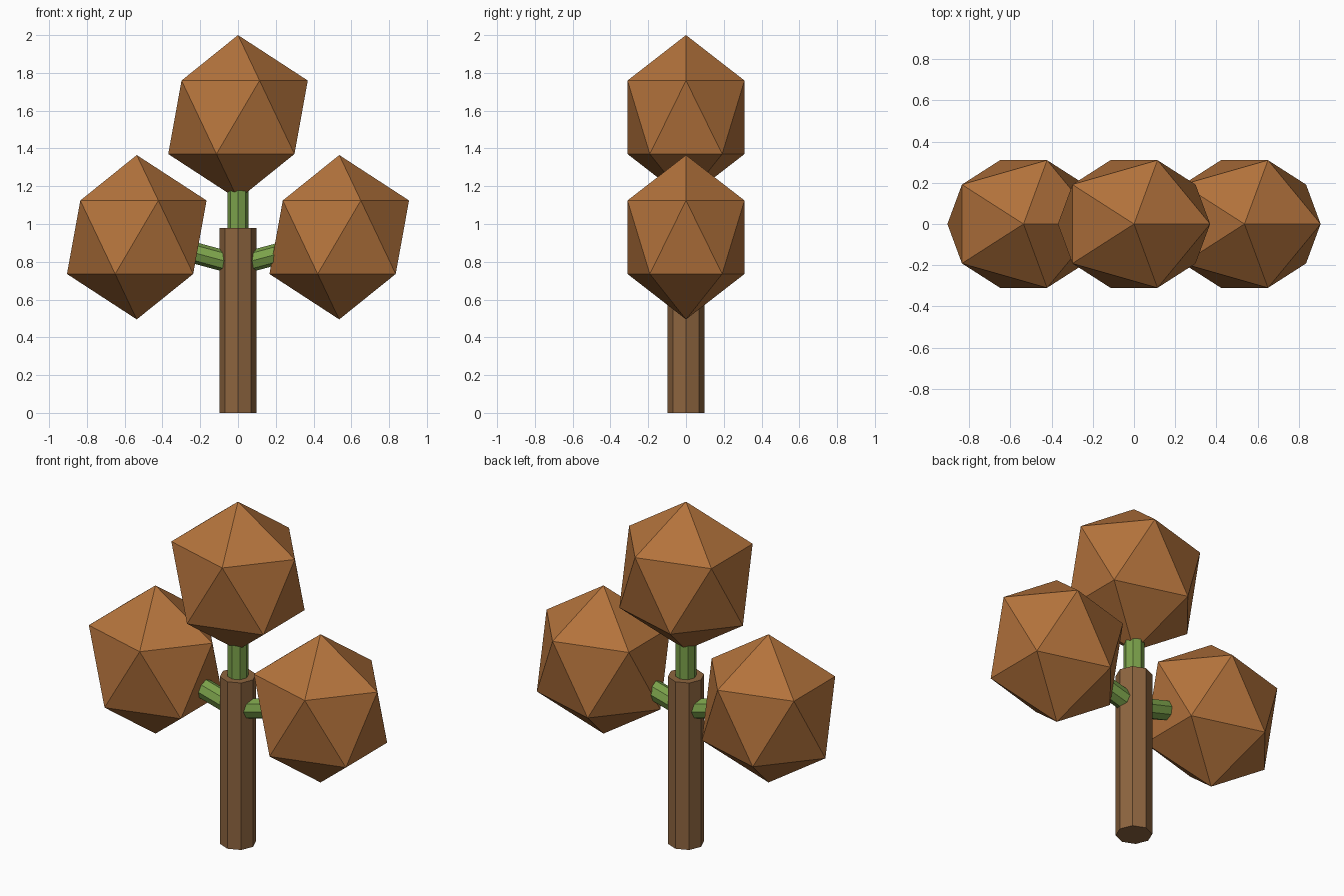
import bpy
from math import atan2, hypot

if "Cube" in bpy.data.objects:
    bpy.data.objects.remove(bpy.data.objects["Cube"])


def material(name, color):
    m = bpy.data.materials.new(name)
    m.diffuse_color = (*color, 1)
    m.use_nodes = True
    m.node_tree.nodes["Principled BSDF"].inputs["Base Color"].default_value = m.diffuse_color
    return m


bark = material("bark", (0.27, 0.13, 0.05))
leaf = material("autumn_leaf", (0.45, 0.17, 0.045))
green = material("green_branch", (0.20, 0.36, 0.07))


def finish(name, mat):
    ob = bpy.context.object
    ob.name = name
    ob.data.materials.append(mat)
    return ob


def rod(name, start, end, radius, mat):
    """Octagonal rod between two (x, z) points."""
    dx, dz = end[0] - start[0], end[1] - start[1]
    bpy.ops.mesh.primitive_cylinder_add(
        vertices=8, radius=radius, depth=hypot(dx, dz),
        location=((start[0] + end[0]) / 2, 0, (start[1] + end[1]) / 2),
        rotation=(0, atan2(dx, dz), 0))
    return finish(name, mat)


def foliage(name, x, z):
    """Stretched icosahedron crown."""
    bpy.ops.mesh.primitive_ico_sphere_add(subdivisions=1, radius=1, location=(x, 0, z))
    ob = finish(name, leaf)
    ob.scale = (0.413, 0.364, 0.435)
    return ob


# Trunk
rod("trunk", (0, 0), (0, 0.98), 0.098, bark)

# Top branch and crown
rod("top_branch", (0, 0.9), (0, 1.3), 0.056, green)
foliage("top_foliage", 0, 1.565)

# Side branches and crowns
for side, s in (("left", -1), ("right", 1)):
    rod(side + "_branch", (s * 0.03, 0.793), (s * 0.34, 0.877), 0.056, green)
    foliage(side + "_foliage", s * 0.536, 0.93)
